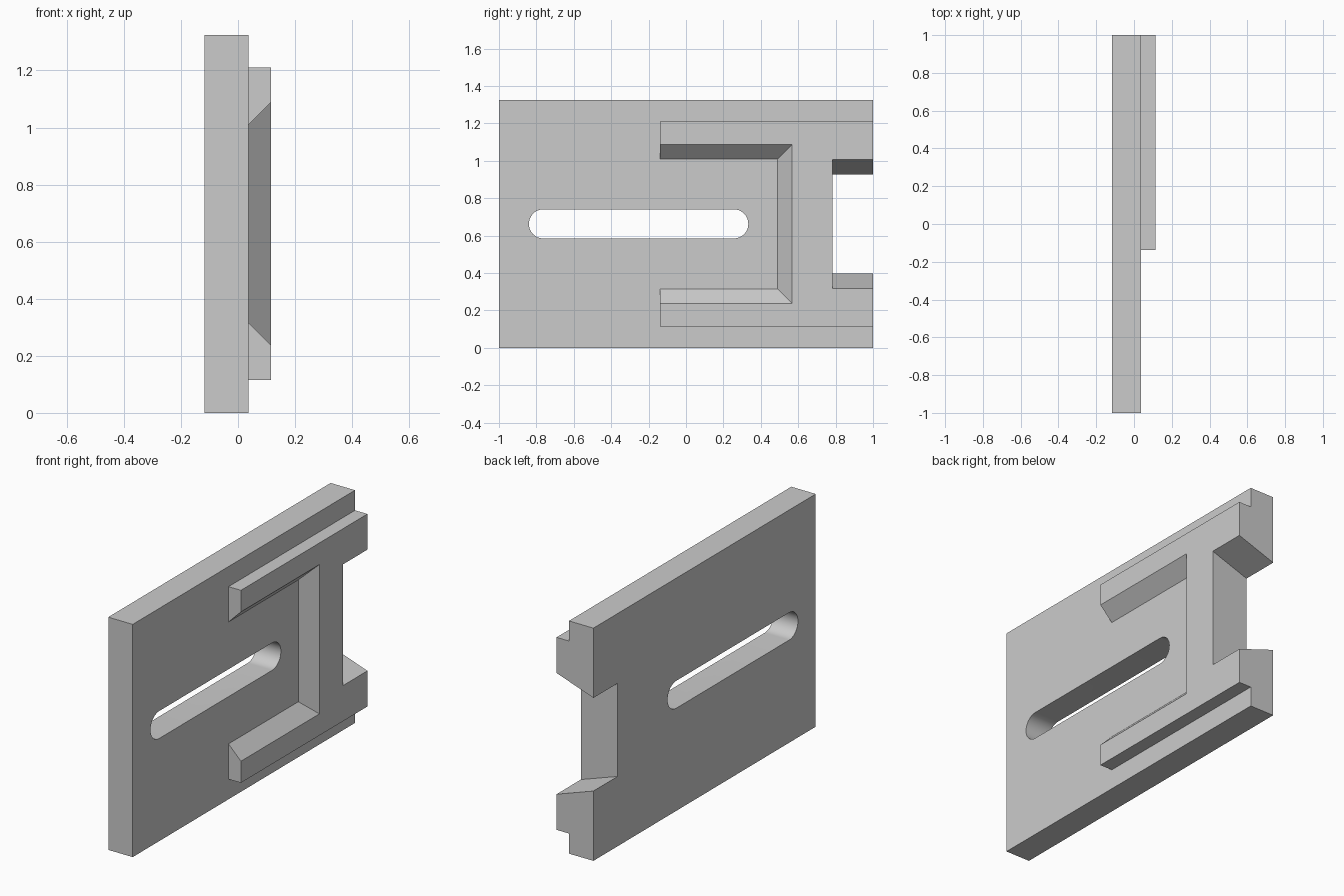
import bpy
import bmesh
import math

if "Cube" in bpy.data.objects:
    bpy.data.objects.remove(bpy.data.objects["Cube"], do_unlink=True)

BACK, FACE, TOP = -0.117, 0.037, 0.115   # plate back, plate face, raised face
HEIGHT = 1.325
MID = HEIGHT / 2

grey = bpy.data.materials.new("plain grey")
grey.use_nodes = True
colour = (0.6, 0.6, 0.6, 1)
grey.diffuse_color = colour
grey.node_tree.nodes["Principled BSDF"].inputs["Base Color"].default_value = colour


def loft(name, x0, ring0, x1, ring1):
    """Solid between two matching (y, z) outlines at x0 and x1."""
    bm = bmesh.new()
    a = [bm.verts.new((x0, y, z)) for y, z in ring0]
    b = [bm.verts.new((x1, y, z)) for y, z in ring1]
    n = len(a)
    bm.faces.new(a)
    bm.faces.new(b)
    for i in range(n):
        j = (i + 1) % n
        bm.faces.new((a[i], a[j], b[j], b[i]))
    bmesh.ops.recalc_face_normals(bm, faces=bm.faces)
    mesh = bpy.data.meshes.new(name)
    bm.to_mesh(mesh)
    bm.free()
    mesh.materials.append(grey)
    obj = bpy.data.objects.new(name, mesh)
    bpy.context.collection.objects.link(obj)
    return obj


def rect(y0, y1, half):
    return [(y0, MID - half), (y1, MID - half), (y1, MID + half), (y0, MID + half)]


def combine(target, tool, operation):
    """Apply a boolean and discard the tool."""
    mod = target.modifiers.new(operation, "BOOLEAN")
    mod.operation = operation
    mod.solver = "EXACT"
    mod.object = tool
    bpy.context.view_layer.objects.active = target
    bpy.ops.object.modifier_apply(modifier=mod.name)
    bpy.data.objects.remove(tool, do_unlink=True)


# Raised pad with a bevelled pocket open toward the front
pad = loft("raised_pad", 0, rect(-0.138, 1, 0.548), TOP, rect(-0.138, 1, 0.548))
e = 0.05
pocket = loft("pocket_cutter",
              FACE - e, rect(-0.4, 0.49 - e, 0.347 - e),
              TOP + e, rect(-0.4, 0.568 + e, 0.425 + e))
combine(pad, pocket, "DIFFERENCE")

# Main plate
plate = loft("slotted_plate", BACK, rect(-1, 1, MID), FACE, rect(-1, 1, MID))
combine(plate, pad, "UNION")

# Flared notch in the rear edge
flare = 0.08 / (TOP - BACK) * e
notch = loft("notch_cutter",
             BACK - e, rect(0.782, 1.2, 0.265 - flare),
             TOP + e, rect(0.782, 1.2, 0.345 + flare))
combine(plate, notch, "DIFFERENCE")

# Long slot with round ends
radius, steps = 0.078, 24
outline = []
for centre, start in ((0.255, -90), (-0.762, 90)):
    for i in range(steps + 1):
        t = math.radians(start + 180 * i / steps)
        outline.append((centre + radius * math.cos(t), MID + radius * math.sin(t)))
slot = loft("slot_cutter", BACK - e, outline, TOP + e, outline)
combine(plate, slot, "DIFFERENCE")

# Smooth the slot ends, keep every machined edge crisp
bpy.ops.object.select_all(action="DESELECT")
plate.select_set(True)
bpy.context.view_layer.objects.active = plate
bpy.ops.object.shade_smooth_by_angle(angle=math.radians(20))
